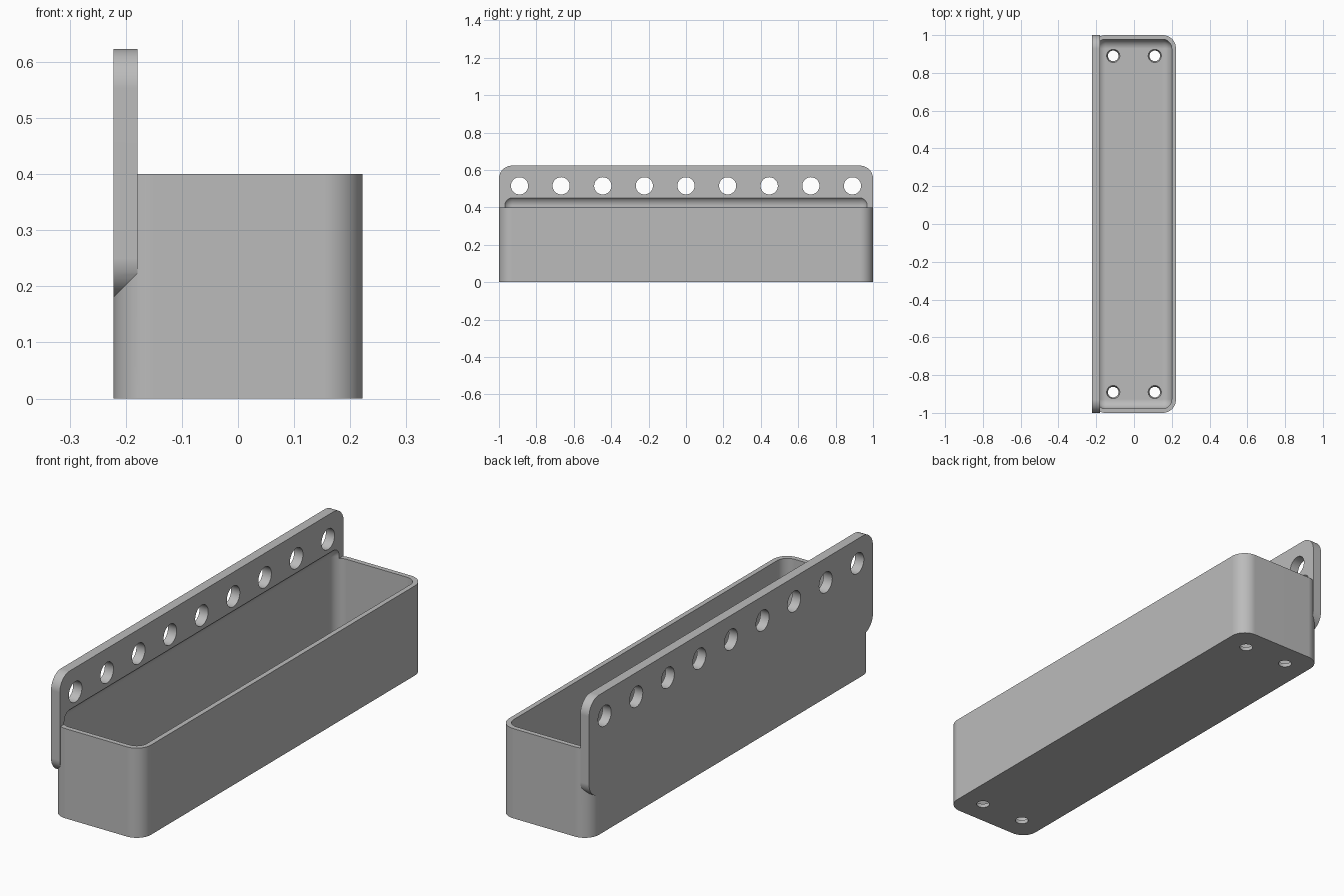
import bpy, bmesh, math
from mathutils import Matrix

old = bpy.data.objects.get("Cube")
if old:
    bpy.data.objects.remove(old, do_unlink=True)

HX, HY, RIM, TOP = 0.222, 1.0, 0.4, 0.623   # half width, half length, heights
WALL, RADIUS, PLATE = 0.022, 0.07, 0.043

grey = bpy.data.materials.new("plain grey")
grey.use_nodes = True
grey.diffuse_color = (0.5, 0.5, 0.5, 1)
grey.node_tree.nodes["Principled BSDF"].inputs["Base Color"].default_value = (0.5, 0.5, 0.5, 1)


def finish(bm, name):
    mesh = bpy.data.meshes.new(name)
    bmesh.ops.recalc_face_normals(bm, faces=bm.faces)
    bm.to_mesh(mesh)
    bm.free()
    mesh.materials.append(grey)
    obj = bpy.data.objects.new(name, mesh)
    bpy.context.collection.objects.link(obj)
    return obj


def rounded_box(name, lo, hi, radius, axis=None):
    """Box with rounded edges: those along one axis, or all of them."""
    bm = bmesh.new()
    bmesh.ops.create_cube(bm, size=1)
    for v in bm.verts:
        v.co = [(a + b) / 2 + c * (b - a) for a, b, c in zip(lo, hi, v.co)]
    edges = [e for e in bm.edges if axis is None
             or abs((e.verts[0].co - e.verts[1].co).normalized()[axis]) > 0.9]
    bmesh.ops.bevel(bm, geom=edges, offset=radius, segments=12, profile=0.5, affect='EDGES')
    return finish(bm, name)


def drills(name, places, r1, r2, depth, turn):
    """Set of round cutters in one object."""
    bm = bmesh.new()
    for p in places:
        bmesh.ops.create_cone(bm, cap_ends=True, segments=40, radius1=r1, radius2=r2,
                              depth=depth, matrix=Matrix.Translation(p) @ turn)
    return finish(bm, name)


def combine(obj, other, operation):
    mod = obj.modifiers.new(operation.lower(), 'BOOLEAN')
    mod.operation, mod.object, mod.solver = operation, other, 'EXACT'
    bpy.context.view_layer.objects.active = obj
    bpy.ops.object.modifier_apply(modifier=mod.name)
    bpy.data.objects.remove(other, do_unlink=True)


# Trough body joined with the rounded hanging plate
trough = rounded_box("trough_with_hanging_plate", (-HX, -HY, 0), (HX, HY, RIM), RADIUS, axis=2)
plate = rounded_box("hanging_plate", (-HX, -HY, 0.18), (PLATE - HX, HY, TOP), RADIUS, axis=0)
combine(trough, plate, 'UNION')

# Cavity, filleted all round and reaching up into the plate
cavity = rounded_box("cavity_cutter", (WALL - HX, WALL - HY, WALL),
                     (HX - WALL, HY - WALL, 0.46), 0.05)
combine(trough, cavity, 'DIFFERENCE')

# Row of mounting holes through the plate
row = [(-HX + PLATE / 2, (i - 4) * 0.2225, 0.515) for i in range(9)]
combine(trough, drills("mounting_hole_cutter", row, 0.046, 0.046, 0.1,
                       Matrix.Rotation(math.pi / 2, 4, 'Y')), 'DIFFERENCE')

# Four tapered drain holes in the floor
drains = [(x, y, WALL / 2) for x in (-0.11, 0.11) for y in (-0.89, 0.89)]
combine(trough, drills("drain_hole_cutter", drains, 0.025, 0.038, 0.04, Matrix()), 'DIFFERENCE')

# Smooth fillets, flat walls
bpy.ops.object.select_all(action='DESELECT')
trough.select_set(True)
bpy.context.view_layer.objects.active = trough
bpy.ops.object.shade_smooth_by_angle(angle=math.radians(30))
weighted = trough.modifiers.new("weighted_normals", 'WEIGHTED_NORMAL')
weighted.keep_sharp = True
